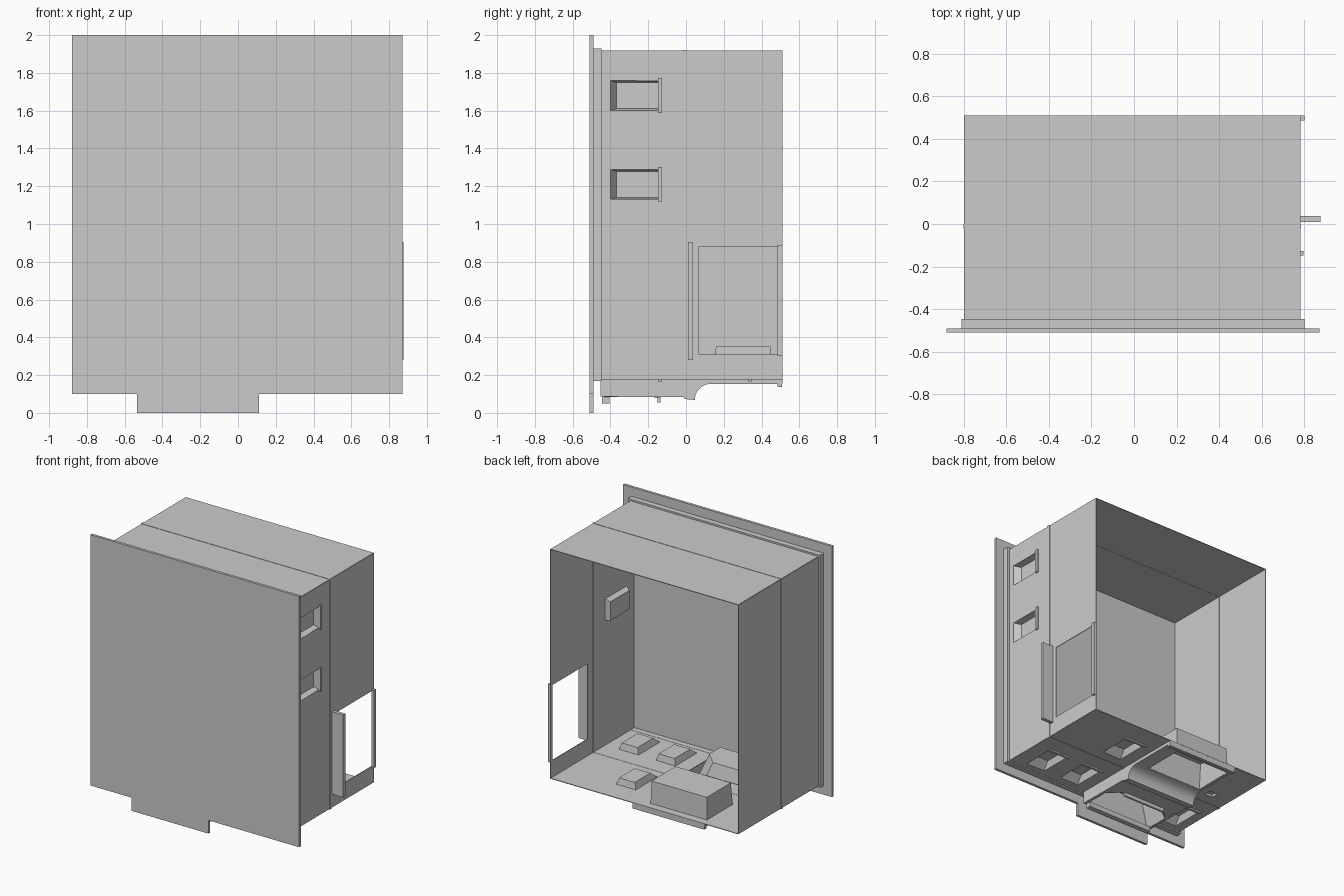
import bpy, bmesh, math

if "Cube" in bpy.data.objects:
    bpy.data.objects.remove(bpy.data.objects["Cube"])

T = 0.005  # sheet metal thickness

def add_mesh(name, faces, solid=True):
    """faces: list of point loops; shared points are welded."""
    bm = bmesh.new()
    for loop in faces:
        bm.faces.new([bm.verts.new(p) for p in loop])
    bmesh.ops.remove_doubles(bm, verts=bm.verts, dist=1e-5)
    bmesh.ops.recalc_face_normals(bm, faces=bm.faces)
    me = bpy.data.meshes.new(name)
    bm.to_mesh(me)
    bm.free()
    ob = bpy.data.objects.new(name, me)
    bpy.context.collection.objects.link(ob)
    if solid:
        m = ob.modifiers.new("thickness", 'SOLIDIFY')
        m.thickness, m.offset = T, 0
    return ob

def box(name, x0, x1, y0, y1, z0, z1):
    bm = bmesh.new()
    bmesh.ops.create_cube(bm, size=1)
    for v in bm.verts:
        v.co = (x1 if v.co.x > 0 else x0, y1 if v.co.y > 0 else y0, z1 if v.co.z > 0 else z0)
    me = bpy.data.meshes.new(name)
    bm.to_mesh(me)
    bm.free()
    ob = bpy.data.objects.new(name, me)
    bpy.context.collection.objects.link(ob)
    return ob

def sheet(name, at, u0, u1, v0, v1, holes):
    """Flat panel with rectangular holes; at(u, v) places a point."""
    us = sorted({u0, u1, *[h[0] for h in holes], *[h[1] for h in holes]})
    vs = sorted({v0, v1, *[h[2] for h in holes], *[h[3] for h in holes]})
    faces = []
    for a, b in zip(us, us[1:]):
        for c, d in zip(vs, vs[1:]):
            mu, mv = (a + b) / 2, (c + d) / 2
            if not any(h[0] < mu < h[1] and h[2] < mv < h[3] for h in holes):
                faces.append([at(a, c), at(b, c), at(b, d), at(a, d)])
    return add_mesh(name, faces)

def pocket(name, ring, inner):
    """Pressed recess: side walls between two loops and a bottom."""
    n = len(ring)
    faces = [[ring[i], ring[(i + 1) % n], inner[(i + 1) % n], inner[i]] for i in range(n)]
    return add_mesh(name, faces + [inner])

def rect(at, h, d, iu=0.0, iv0=0.0, iv1=0.0):
    a, b, c, e = h
    return [at(a + iu, c + iv0, d), at(b - iu, c + iv0, d), at(b - iu, e - iv1, d), at(a + iu, e - iv1, d)]

def frame(name, x0, x1, y0, y1, z0, z1, w):
    outer = [(x0, z0), (x1, z0), (x1, z1), (x0, z1)]
    inner = [(x0 + w, z0 + w), (x1 - w, z0 + w), (x1 - w, z1 - w), (x0 + w, z1 - w)]
    faces = []
    for i in range(4):
        j = (i + 1) % 4
        for y in (y0, y1):
            faces.append([(*p[:1], y, p[1]) for p in (outer[i], outer[j], inner[j], inner[i])])
        for r in (outer, inner):
            faces.append([(r[i][0], y0, r[i][1]), (r[j][0], y0, r[j][1]),
                          (r[j][0], y1, r[j][1]), (r[i][0], y1, r[i][1])])
    return add_mesh(name, faces, solid=False)

X0, X1, Y0, Y1, Z0, Z1 = -0.795, 0.78, -0.49, 0.51, 0.18, 1.915

# front plate with lower tab
outline = [(-0.88, 0.1), (-0.535, 0.1), (-0.535, 0), (0.11, 0), (0.11, 0.1),
           (0.87, 0.1), (0.87, 2), (-0.88, 2)]
plate = add_mesh("front_plate", [[(x, -0.5, z) for x, z in outline]])
plate.modifiers[0].thickness = 0.02

# collar behind the plate and the seam ridge around the case
frame("front_collar", -0.81, 0.80, -0.49, -0.447, 0.168, 1.93, 0.016)
frame("seam_ridge", X0 - 0.005, X1 + 0.005, -0.02, 0.0, Z0 - 0.005, Z1 + 0.005, 0.009)

# plain case walls
add_mesh("case_top", [[(X0, Y0, Z1), (X1, Y0, Z1), (X1, Y1, Z1), (X0, Y1, Z1)]])
add_mesh("case_left_wall", [[(X0, Y0, Z0), (X0, Y1, Z0), (X0, Y1, Z1), (X0, Y0, Z1)]])

# right wall with window, pressed pockets and flanges
def on_wall(u, v, d=0):
    return (X1 - d, v, u)
def on_floor(u, v, d=0):
    return (u, v, Z0 + d)

wall_pockets = [(z, z + 0.16, -0.40, -0.145) for z in (1.13, 1.60)]
sheet("case_right_wall", on_wall, Z0, Z1, Y0, Y1, wall_pockets + [(0.31, 0.88, 0.07, 0.485)])
for h in wall_pockets:
    pocket("wall_pocket", rect(on_wall, h, 0), rect(on_wall, h, 0.045, 0.01, 0.03, 0))
    box("wall_pocket_lip", X1, X1 + 0.015, -0.147, -0.127, h[0] - 0.012, h[1] + 0.012)
box("window_front_flange", X1, 0.875, 0.01, 0.037, 0.28, 0.905)
box("window_rear_flange", X1, 0.80, 0.485, 0.51, 0.30, 0.89)

# floor with pockets and openings for the grip housing
floor_pockets = [(x - 0.08, x + 0.08, y - 0.255, y)
                 for x, y in ((0.58, -0.145), (0.27, -0.145), (0.27, 0.33), (-0.64, -0.145))]
cup = (-0.49, 0.07, -0.44, -0.14)
scoop = (-0.49, -0.02, 0.14, 0.45)
small = (-0.66, -0.59, 0.08, 0.14)
sheet("case_floor", on_floor, X0, X1, Y0, Y1, floor_pockets + [cup, scoop, small])
for h in floor_pockets:
    pocket("floor_pocket", rect(on_floor, h, 0), rect(on_floor, h, 0.05, 0.015, 0.06, 0.01))
    box("floor_pocket_lip", h[0] - 0.012, h[1] + 0.012, h[3] - 0.003, h[3] + 0.017, Z0 - 0.014, Z0)
pocket("small_floor_pocket", rect(on_floor, small, 0), rect(on_floor, small, 0.02))

# grip housing under the floor: side profile with a concave arc
HX0, HX1 = -0.51, 0.09
arc = [(0.13 - 0.085 * math.cos(a), 0.07 + 0.085 * math.sin(a))
       for a in [math.radians(90 * i / 10) for i in range(11)]]
prof = ([(-0.45, Z0), (-0.45, 0.088), (-0.44, 0.088), (-0.14, 0.085), (-0.01, 0.085), (-0.005, 0.075)]
        + arc + [(0.14, 0.155), (0.45, 0.155), (0.487, 0.155), (0.487, 0.138), (0.508, 0.138), (0.508, Z0)])
faces = [[(x, y, z) for y, z in prof] for x in (HX0, HX1)]
for (ya, za), (yb, zb) in zip(prof, prof[1:]):
    hole = next((h for h in (cup, scoop) if h[2] <= ya < yb <= h[3]), None)
    spans = [(HX0, hole[0]), (hole[1], HX1)] if hole else [(HX0, HX1)]
    for a, b in spans:
        faces.append([(a, ya, za), (b, ya, za), (b, yb, zb), (a, yb, zb)])
housing = add_mesh("grip_housing", faces)

# front cup with cut rear corners, and its lips
def cup_ring(z, s):
    a, b, c, d = cup[0] + s, cup[1] - s, cup[2] + s * 0.4, cup[3] - s * 0.6
    k = 0.1
    return [(a, c, z), (b, c, z), (b, d - k, z), (b - k, d, z), (a + k, d, z), (a, d - k, z)]
ring = cup_ring(0.086, 0)
pocket("grip_cup", ring, cup_ring(0.27, 0.07))
add_mesh("cup_corners", [[ring[2], (cup[1], cup[3], 0.086), ring[3]],
                         [ring[4], (cup[0], cup[3], 0.086), ring[5]]])
box("cup_front_lip", cup[0], cup[1], -0.445, -0.405, 0.05, 0.088).hide_render = False
box("cup_rear_lip", cup[0] + 0.1, cup[1] - 0.1, -0.15, -0.135, 0.055, 0.088)

# rear scoop raised into the case
def at_scoop(u, v, d=0):
    return (u, v, 0.155 + d)
pocket("grip_scoop", rect(at_scoop, scoop, 0), rect(at_scoop, scoop, 0.195, 0.005, 0.02, 0.005))
